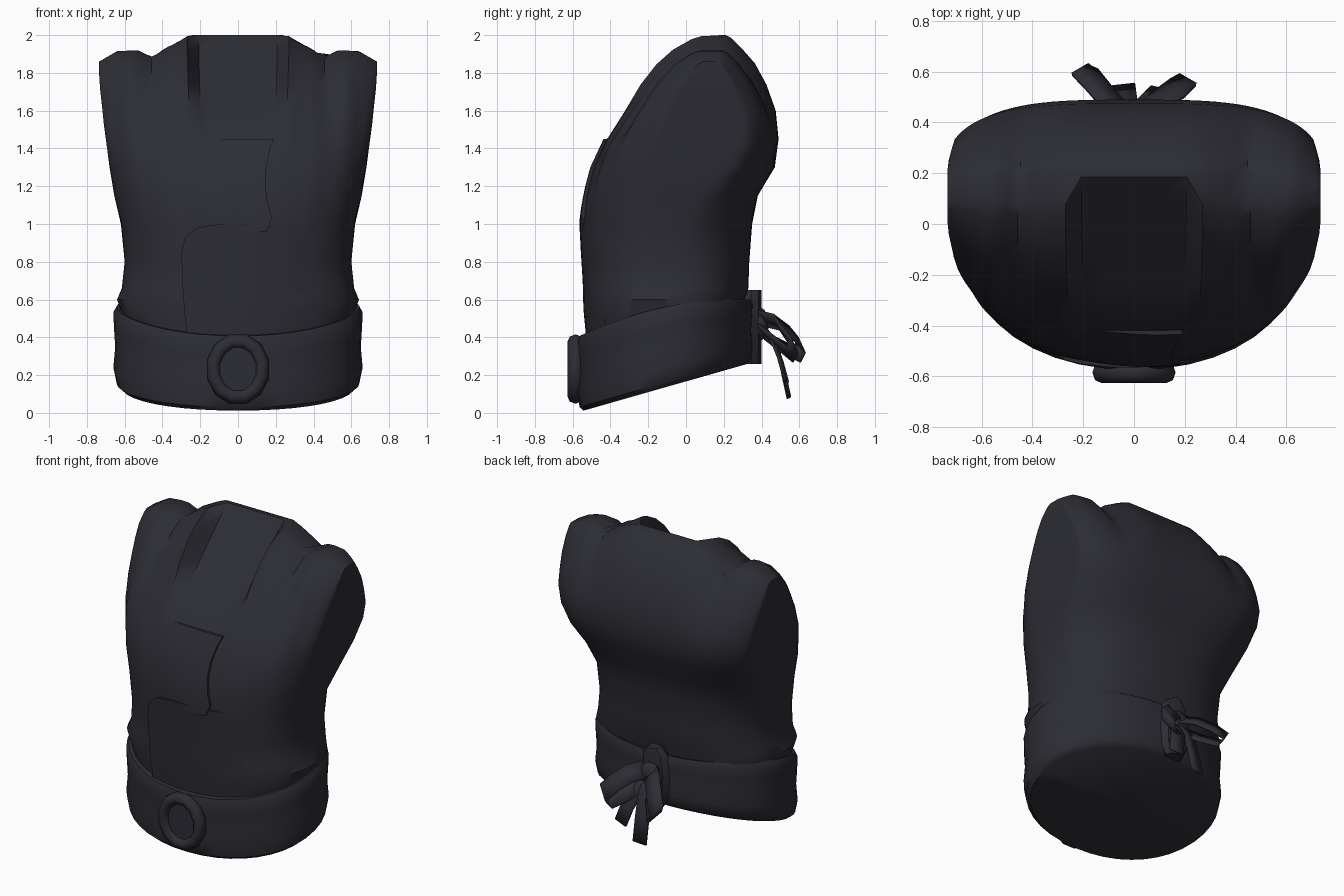
import bpy, bmesh, math
from mathutils import Vector
from mathutils.bvhtree import BVHTree

if "Cube" in bpy.data.objects:
    bpy.data.objects.remove(bpy.data.objects["Cube"])

cloth = bpy.data.materials.new("charcoal cloth")
cloth.diffuse_color = (0.0255, 0.0255, 0.035, 1)
cloth.use_nodes = True
cloth.node_tree.nodes["Principled BSDF"].inputs["Base Color"].default_value = cloth.diffuse_color


def finish(name, bm, angle=40):
    bmesh.ops.recalc_face_normals(bm, faces=bm.faces)
    me = bpy.data.meshes.new(name)
    bm.to_mesh(me)
    ob = bpy.data.objects.new(name, me)
    bpy.context.collection.objects.link(ob)
    me.materials.append(cloth)
    bpy.ops.object.select_all(action='DESELECT')
    ob.select_set(True)
    bpy.context.view_layer.objects.active = ob
    bpy.ops.object.shade_smooth_by_angle(angle=math.radians(angle))
    return ob


def skin(bm, rows, closed=True):
    """Bridge rows of points with quads."""
    vs = [[bm.verts.new(p) for p in r] for r in rows]
    n = len(vs[0])
    for a, b in zip(vs, vs[1:]):
        for i in range(n if closed else n - 1):
            j = (i + 1) % n
            bm.faces.new((a[i], a[j], b[j], b[i]))
    return vs


def power(v, e):
    return math.copysign(abs(v) ** e, v)


def lerp(table, x):
    for (x0, y0), (x1, y1) in zip(table, table[1:]):
        if x <= x1:
            return y0 + (y1 - y0) * max(0, (x - x0) / (x1 - x0))
    return table[-1][1]


# --- torso: stacked rings closing on a shoulder ridge with flat armholes
# height, half width, front y, back y
LEVELS = [(0.32, .58, -.51, .30), (0.48, .60, -.52, .31), (0.60, .64, -.535, .31),
          (0.66, .615, -.53, .33), (0.80, .60, -.54, .335), (1.00, .62, -.55, .35),
          (1.15, .655, -.53, .38), (1.30, .68, -.49, .47), (1.45, .695, -.42, .49),
          (1.60, .71, -.33, .475), (1.74, .72, -.245, .425), (1.85, .73, -.16, .365),
          (1.93, .735, -.07, .295), (1.985, .735, .03, .24), (2.0, .735, .08, .21)]
DROP = [(0, 0), (.26, 0), (.33, .045), (.39, .07), (.45, .12), (.53, .08), (.64, .085), (.735, .14)]
N = 96
rows = []
for z, w, yf, yb in LEVELS:
    up = min(1, max(0, (z - 1.0) / .5))
    mid, row = (.1 * up + (yf + yb) / 2 * (1 - up)), []
    for i in range(N):
        a = 2 * math.pi * i / N
        c, s = math.cos(a), math.sin(a)
        ex = .82 - (.24 if s > 0 else .17) * up
        x = w * max(-1, min(1, power(c, ex) * (1 + .06 * up)))
        depth = (yb - mid) if s > 0 else (mid - yf)
        y = mid + depth * power(s, ex)
        if s < 0 and .28 < abs(x) < .66:
            y += .010 * up * math.cos(abs(x) * 38) * min(1, -2 * s)
        # sunken neck opening between the raised collar edges
        if s < 0 and z > 1.45:
            k = min(1, max(0, (.262 - abs(x)) / .05))
            y += k * max(0, min(-.42 + (z - 1.45) * 1.1, yb - .02) - y)
        row.append((x, y, z - lerp(DROP, abs(x)) * min(1, max(0, (z - 1.3) / .5))))
    rows.append(row)
bm = bmesh.new()
vs = skin(bm, rows)
bm.faces.new(vs[0])
for i in range(N // 2):
    quad = [vs[-1][i], vs[-1][i + 1], vs[-1][(-i - 1) % N], vs[-1][-i % N]]
    quad = list(dict.fromkeys(quad))
    if len(quad) > 2:
        bm.faces.new(quad)
finish("vest_body", bm)
bm.normal_update()
body = BVHTree.FromBMesh(bm)


# --- cloth flaps laid over the front; a faded side sinks into the vest
def panel(name, outline, lift, fade, cols=12):
    def hit(x, z):
        loc = body.ray_cast(Vector((x, -2, z)), Vector((0, 1, 0)))[0]
        return loc if loc else Vector((x, .09, z))
    front, edge = [], []
    for z, xl, xr in outline:
        line = [hit(xl + (xr - xl) * k / cols, z) for k in range(cols + 1)]
        f = []
        for k, p in enumerate(line):
            t = k / cols if fade == 'left' else 1 - k / cols
            f.append(p - Vector((0, lift * min(1, 1.6 * t) - .004 * (1 - t), 0)))
        front.append(f)
        edge.append([p + Vector((0, .02, 0)) for p in line])
    b = bmesh.new()
    skin(b, [f + e[::-1] for f, e in zip(front, edge)])
    bmesh.ops.holes_fill(b, edges=[e for e in b.edges if e.is_boundary])
    finish(name, b, 35)


panel("upper_flap", [(.96, -.22, .15), (1.03, -.30, .18), (1.1, -.34, .16), (1.2, -.36, .145),
                     (1.3, -.34, .15), (1.4, -.28, .17), (1.45, -.23, .19)], .018, 'left')
panel("lower_flap", [(.40, -.27, .40), (.55, -.285, .46), (.7, -.295, .48), (.85, -.30, .48),
                     (.93, -.28, .46), (.98, -.22, .40), (1.0, -.10, .34)], .016, 'right')

# --- slanted sash with a closed underside
# position from bottom to top, outline scale
SASH = [(0, .0), (0, .93), (.06, .975), (.25, 1.0), (.5, .985),
        (.75, .995), (.93, 1.0), (1, .975), (.97, .90)]
rows = []
for t, k in SASH:
    row = []
    for i in range(40):
        a = 2 * math.pi * i / 40
        x = k * .66 * power(math.cos(a), .95)
        y = -.11 + k * .465 * power(math.sin(a), .95)
        u = (y + .6) / .95
        lo, hi = .01 + .285 * (y + .55), .39 + .46 * u - .25 * u * u
        row.append((x, y, max(.0, lo) + t * (hi - max(.0, lo))))
    rows.append(row)
bm = bmesh.new()
skin(bm, rows)
bmesh.ops.remove_doubles(bm, verts=bm.verts, dist=.0005)
finish("sash", bm)

# --- oval buckle: rounded rim and inset plate
bm = bmesh.new()
rim = []
for i in range(12):
    a = 2 * math.pi * (i + .5) / 12
    ring = []
    for j in range(8):
        b = 2 * math.pi * j / 8
        r = .038 * math.cos(b)
        z = .232 + (.152 + r) * math.sin(a)
        ring.append(((.132 + r) * math.cos(a), -.585 + .042 * math.sin(b), z))
    rim.append(ring)
skin(bm, rim + [rim[0]])
bmesh.ops.remove_doubles(bm, verts=bm.verts, dist=.0005)
finish("buckle_rim", bm, 60)
bm = bmesh.new()
plate = [[(.12 * math.cos(i * math.pi / 6), y, .232 + .14 * math.sin(i * math.pi / 6))
          for i in range(12)] for y in (-.595, -.54)]
for ring in skin(bm, plate):
    bm.faces.new(ring)
finish("buckle_plate", bm)


# --- bow at the back: knot, two loops and two tails
def ribbon(name, path, width):
    w = Vector(width) / 2
    b = bmesh.new()
    skin(b, [[Vector(p) - w, Vector(p) + w] for p in path], closed=False)
    ob = finish(name, b)
    m = ob.modifiers.new("thickness", 'SOLIDIFY')
    m.thickness, m.offset = .014, 0


bm = bmesh.new()
bmesh.ops.create_icosphere(bm, subdivisions=2, radius=1)
for v in bm.verts:
    v.co = (-.02 + v.co.x * .08, .39 + v.co.y * .05, .47 + v.co.z * .09)
finish("bow_knot", bm)
bm = bmesh.new()
wrap = []
for z, w in ((.26, .06), (.34, .10), (.48, .10), (.60, .09), (.65, .04)):
    wrap.append([(-.02 + w * math.cos(k * math.pi / 4), .345 + .055 * math.sin(k * math.pi / 4), z)
                 for k in range(8)])
vs = skin(bm, wrap)
bm.faces.new(vs[0])
bm.faces.new(vs[-1])
finish("bow_wrap", bm)
for side, s, reach in (("left", -1, .59), ("right", 1, .55)):
    ribbon(side + "_bow_loop", [(s * .02, .40, .50), (s * .09, .48, .48), (s * .16, reach - .03, .42),
                                (s * .21, reach + .02, .36), (s * .18, reach, .31),
                                (s * .10, .49, .36), (s * .02, .40, .43)], (s * .07, -.04, .08))
ribbon("long_tail", [(-.03, .40, .46), (-.03, .47, .38), (-.035, .51, .24), (-.04, .545, .08)], (.09, .01, .01))
ribbon("short_tail", [(.0, .40, .46), (.04, .46, .38), (.08, .50, .28), (.11, .53, .17)], (.09, -.02, .02))
